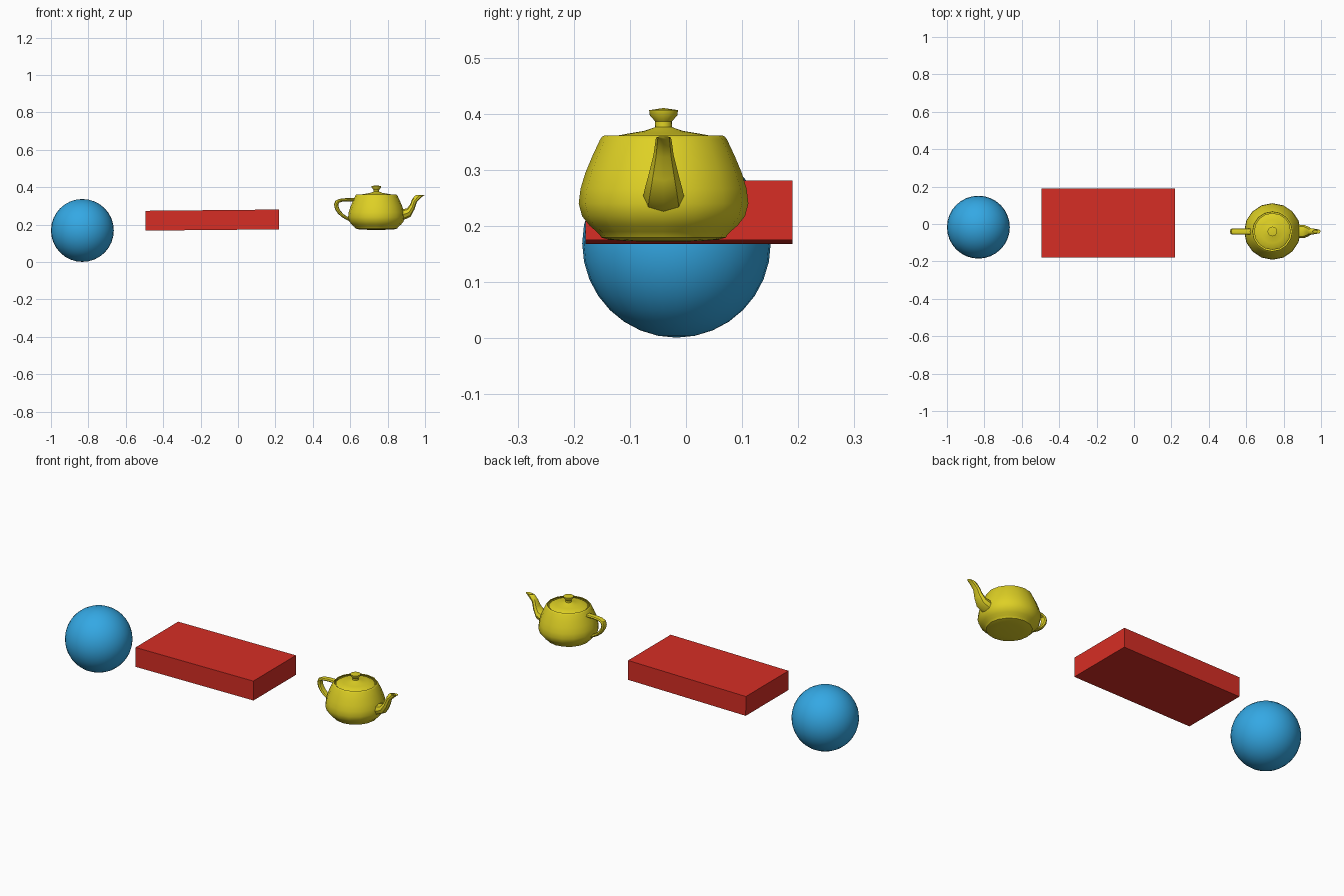
import bpy, bmesh, math
from mathutils import Vector

cube = bpy.data.objects.get("Cube")
if cube:
    bpy.data.objects.remove(cube, do_unlink=True)

STEPS = 4                                   # segments per curve span
SCALE = 0.0756                              # teapot units to scene units
POT = Vector((0.74, -0.04, 0.172))          # centre of the teapot base


def material(name, rgb):
    m = bpy.data.materials.new(name)
    m.use_nodes = True
    m.diffuse_color = (*rgb, 1)
    m.node_tree.nodes["Principled BSDF"].inputs["Base Color"].default_value = (*rgb, 1)
    return m


blue = material("sky blue", (0.034, 0.392, 0.775))
red = material("brick red", (0.672, 0.027, 0.018))
yellow = material("mustard yellow", (0.730, 0.631, 0.018))


def finish(name, bm, mat, location, smooth=True):
    """Turn a bmesh into a named, coloured object."""
    bmesh.ops.remove_doubles(bm, verts=bm.verts, dist=1e-5)
    bmesh.ops.recalc_face_normals(bm, faces=bm.faces)
    mesh = bpy.data.meshes.new(name)
    bm.to_mesh(mesh)
    bm.free()
    mesh.materials.append(mat)
    ob = bpy.data.objects.new(name, mesh)
    ob.location = location
    bpy.context.collection.objects.link(ob)
    if smooth:
        bpy.ops.object.select_all(action='DESELECT')
        ob.select_set(True)
        bpy.context.view_layer.objects.active = ob
        bpy.ops.object.shade_smooth_by_angle(angle=math.radians(40))
    return ob


def bezier(p, t):
    """Point on a cubic curve through four control points."""
    s = 1 - t
    w = (s**3, 3*s*s*t, 3*s*t*t, t**3)
    return tuple(sum(wi * pi[k] for wi, pi in zip(w, p)) for k in range(len(p[0])))


def sample(points):
    """Sample a chain of cubic spans that share their end points."""
    out = [points[0]]
    for i in range(0, len(points) - 1, 3):
        out += [bezier(points[i:i + 4], j / STEPS) for j in range(1, STEPS + 1)]
    return out


def loft(name, rings):
    """Skin a list of closed rings."""
    bm = bmesh.new()
    rows = [[bm.verts.new(Vector(p) * SCALE) for p in ring] for ring in rings]
    n = len(rows[0])
    for a, b in zip(rows, rows[1:]):
        for i in range(n):
            j = (i + 1) % n
            bm.faces.new((a[i], a[j], b[j], b[i]))
    bmesh.ops.remove_doubles(bm, verts=bm.verts, dist=1e-5)
    bmesh.ops.dissolve_degenerate(bm, edges=bm.edges, dist=1e-6)
    return finish(name, bm, yellow, POT)


def lathe(name, profile):
    n = 4 * STEPS
    turns = [2 * math.pi * i / n for i in range(n)]
    return loft(name, [[(r * math.cos(a), r * math.sin(a), z) for a in turns]
                       for r, z in sample(profile)])


def tube(name, inner, outer):
    """Tube between two edge curves of (x, z, half width)."""
    rings = []
    for (xi, zi, wi), (xo, zo, wo) in zip(sample(inner), sample(outer)):
        section = ((xi, 0, zi), (xi, wi, zi), (xo, wo, zo), (xo, 0, zo))
        half = [bezier(section, j / STEPS) for j in range(STEPS + 1)]
        rings.append(half + [(x, -y, z) for x, y, z in half[-2:0:-1]])
    return loft(name, rings)


# Ball
bm = bmesh.new()
bmesh.ops.create_uvsphere(bm, u_segments=32, v_segments=16, radius=0.168)
finish("ball", bm, blue, (-0.832, -0.017, 0.169))

# Slab, raised very slightly at its +x end
bm = bmesh.new()
bmesh.ops.create_cube(bm, size=1)
bmesh.ops.scale(bm, vec=(0.714, 0.369, 0.106), verts=bm.verts)
slab = finish("slab", bm, red, (-0.138, 0.005, 0.2245), smooth=False)
slab.rotation_euler.y = -0.0095

# Teapot body: rim, belly and base
lathe("teapot_body", [
    (1.4, 2.4), (1.3375, 2.53), (1.4375, 2.53), (1.5, 2.4),
    (1.75, 1.875), (2, 1.35), (2, 0.9),
    (2, 0.45), (1.5, 0.225), (1.5, 0.15),
    (1.5, 0.075), (1.425, 0), (0, 0)])

# Lid with knob
lathe("teapot_lid", [
    (0, 3.15), (0.8, 3.15), (0, 2.85), (0.2, 2.7),
    (0.4, 2.55), (1.3, 2.55), (1.3, 2.4)])

# Handle
W = 0.3
tube("teapot_handle",
     [(-1.6, 2.025, W), (-2.3, 2.025, W), (-2.7, 2.025, W), (-2.7, 1.8, W),
      (-2.7, 1.575, W), (-2.5, 1.125, W), (-2, 0.9, W)],
     [(-1.5, 2.25, W), (-2.5, 2.25, W), (-3, 2.25, W), (-3, 1.8, W),
      (-3, 1.35, W), (-2.65, 0.9375, W), (-1.9, 0.6, W)])

# Spout with its curled lip
tube("teapot_spout",
     [(1.7, 1.425, 0.66), (2.6, 1.425, 0.66), (2.3, 2.1, 0.25), (2.7, 2.4, 0.25),
      (2.8, 2.475, 0.25), (2.9, 2.475, 0.15), (2.8, 2.4, 0.15)],
     [(1.7, 0.6, 0.66), (3.1, 0.825, 0.66), (2.4, 2.025, 0.25), (3.3, 2.4, 0.25),
      (3.525, 2.494, 0.25), (3.45, 2.5125, 0.15), (3.2, 2.4, 0.15)])
